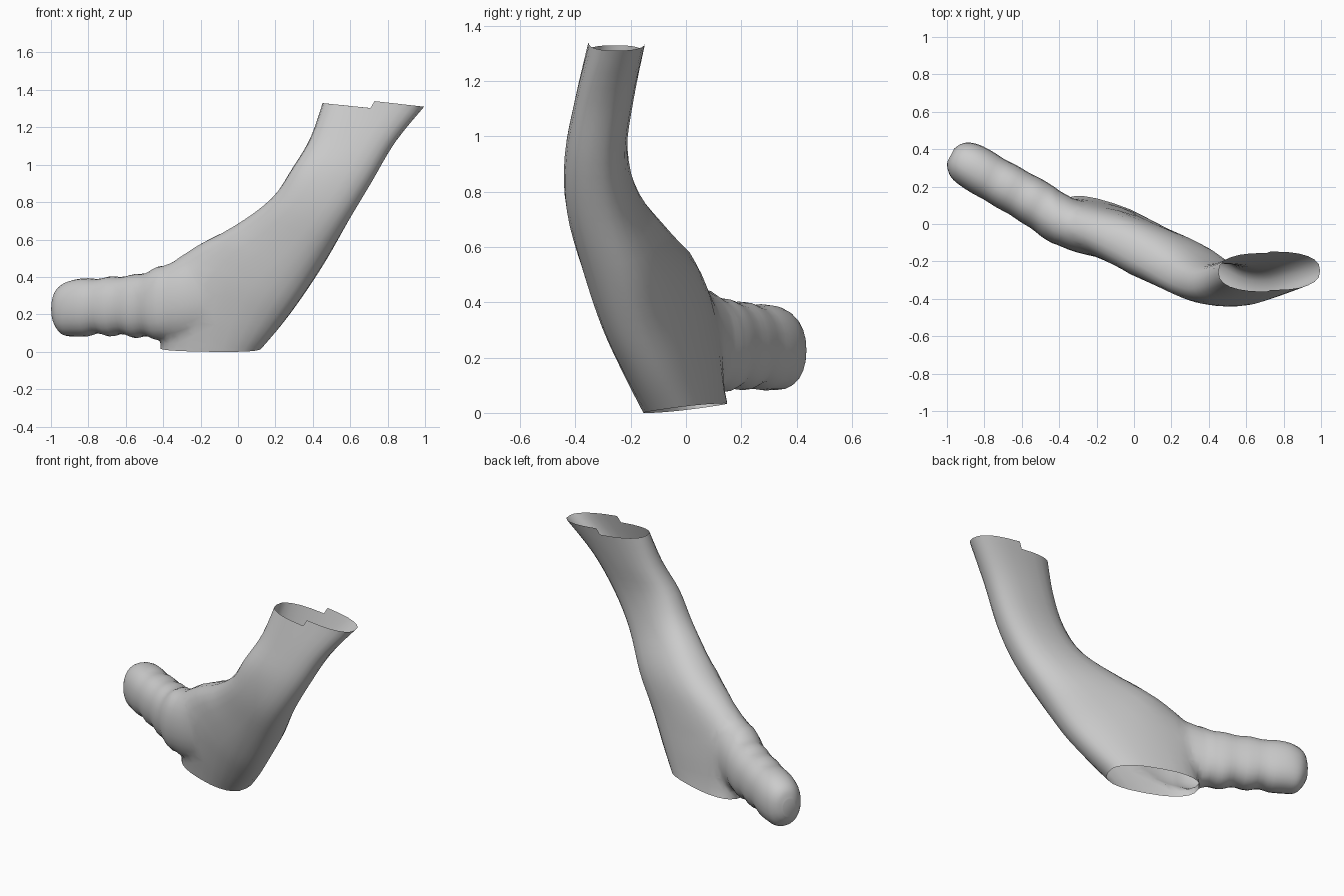
import bpy, bmesh, math
from mathutils import Vector

if "Cube" in bpy.data.objects:
    bpy.data.objects.remove(bpy.data.objects["Cube"])


def spline(rows, steps):
    """Catmull-Rom through rows of numbers."""
    out = []
    n = len(rows)
    for i in range(n - 1):
        p = [rows[max(0, min(n - 1, i + k))] for k in (-1, 0, 1, 2)]
        for s in range(steps):
            t = s / steps
            out.append([0.5 * (2 * b + (c - a) * t + (2 * a - 5 * b + 4 * c - d) * t * t
                               + (3 * b - a - 3 * c + d) * t ** 3) for a, b, c, d in zip(*p)])
    return out + [list(rows[-1])]


def loft(name, sections, sides=24, power=0.8):
    """Skin oval sections: two opposite edge points, half thickness, thickness direction."""
    bm = bmesh.new()
    rings = []
    for s in sections:
        a, b, t = Vector(s[0:3]), Vector(s[3:6]), s[6]
        n = Vector(s[7:10]).normalized()
        mid, half = (a + b) / 2, (b - a) / 2
        ring = []
        for k in range(sides):
            ang = 2 * math.pi * k / sides
            c, v = math.cos(ang), math.sin(ang)
            c = math.copysign(abs(c) ** power, c)
            v = math.copysign(abs(v) ** power, v)
            ring.append(bm.verts.new(mid + half * c + n * t * v))
        rings.append(ring)
    for r, q in zip(rings, rings[1:]):
        for k in range(sides):
            j = (k + 1) % sides
            bm.faces.new((r[k], r[j], q[j], q[k]))
    bm.faces.new(rings[0])
    bm.faces.new(rings[-1])
    bmesh.ops.recalc_face_normals(bm, faces=bm.faces)
    me = bpy.data.meshes.new(name)
    bm.to_mesh(me)
    bm.free()
    ob = bpy.data.objects.new(name, me)
    bpy.context.collection.objects.link(ob)
    return ob


# Bent sleeve: left edge, right edge, half thickness, upward tilt of the back
sleeve_rows = [
    (.465, -.25, 1.37, .995, -.25, 1.31, .103, 0),
    (.39, -.285, 1.15, .84, -.305, 1.12, .106, 0),
    (.29, -.31, .98, .71, -.34, .90, .112, 0),
    (.18, -.265, .82, .59, -.335, .70, .125, 0),
    (-.02, -.14, .67, .46, -.28, .48, .145, 0),
    (-.29, -.01, .535, .33, -.225, .28, .145, .03),
    (-.39, .05, .30, .22, -.155, .13, .135, .08),
    (-.41, .085, .022, .12, -.09, .012, .12, .14),
]
rows = []
for *s, tilt in spline(sleeve_rows, 4):
    d = Vector((s[3] - s[0], s[4] - s[1])).normalized()
    rows.append((*s, -d.y, d.x, tilt))
sleeve = loft("bent_sleeve", rows)

# Ribbed closed branch: x, y, bottom z, top z, half thickness
branch_rows = [
    (-.13, -.10, .14, .52, .095),
    (-.27, -.035, .075, .51, .130),
    (-.40, .03, .06, .465, .134),
    (-.50, .095, .068, .425, .130),
    (-.60, .155, .078, .41, .126),
    (-.75, .24, .082, .397, .124),
    (-.86, .305, .082, .388, .122),
    (-.925, .34, .088, .365, .107),
    (-.962, .36, .13, .33, .075),
    (-.98, .367, .17, .28, .04),
]
rows = []
for x, y, lo, hi, t in spline(branch_rows, 5):
    # Shallow ribs, strongest underneath
    rib = .5 - .5 * math.cos((x + .42) * 2 * math.pi / .13) if -.81 < x < -.42 else 0
    rows.append((x, y, lo + .016 * rib, x, y, hi - .008 * rib, t - .003 * rib, .46, .89, 0))
branch = loft("ribbed_branch", rows, power=0.9)

# Weld the branch into the sleeve
mod = sleeve.modifiers.new("join", "BOOLEAN")
mod.operation, mod.solver, mod.object = "UNION", "EXACT", branch
bpy.context.view_layer.objects.active = sleeve
bpy.ops.object.modifier_apply(modifier=mod.name)
bpy.data.objects.remove(branch)

# Open both ends of the sleeve and soften the join
bm = bmesh.new()
bm.from_mesh(sleeve.data)
caps = [f for f in bm.faces
        if min(v.co.z for v in f.verts) > 1.3
        or (f.normal.z < -.9 and max(v.co.z for v in f.verts) < .05)]
bmesh.ops.delete(bm, geom=caps, context="FACES")
bmesh.ops.remove_doubles(bm, verts=bm.verts, dist=.004)
near = [v for v in bm.verts if -.42 < v.co.x < -.08 and v.co.z > .05
        and not any(e.is_boundary for e in v.link_edges)]
for _ in range(5):
    bmesh.ops.smooth_vert(bm, verts=near, factor=.5, use_axis_x=True, use_axis_y=True, use_axis_z=True)
bm.to_mesh(sleeve.data)
bm.free()
sleeve.data.shade_smooth()
